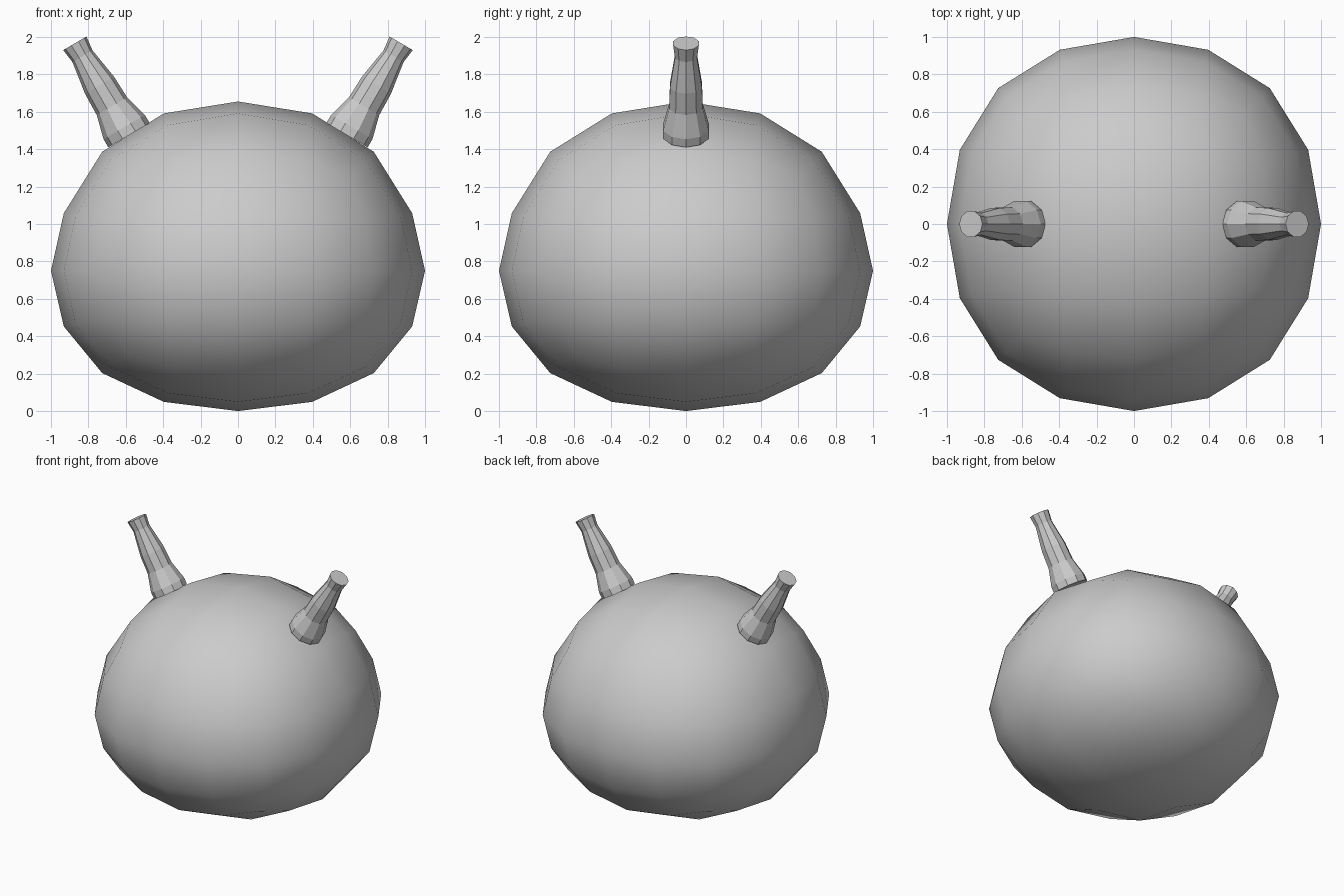
import bpy, bmesh, math
from mathutils import Matrix, Vector

if "Cube" in bpy.data.objects:
    bpy.data.objects.remove(bpy.data.objects["Cube"])

# body: rounded cube, 4 x 4 faces per side, top half stretched taller
bpy.ops.mesh.primitive_cube_add(size=2)
body = bpy.context.object
body.name = "round_body"
mod = body.modifiers.new("round", 'SUBSURF')
mod.levels = mod.render_levels = 2
bpy.ops.object.modifier_apply(modifier=mod.name)

HEIGHTS = [(-1, 0.0), (-0.93, 0.05), (-0.73, 0.2), (-0.4, 0.45),
           (0, 0.75), (0.4, 1.06), (0.73, 1.39), (0.93, 1.59), (1, 1.655)]


def height(n):
    for (a, za), (b, zb) in zip(HEIGHTS, HEIGHTS[1:]):
        if n <= b:
            return za + (zb - za) * (n - a) / (b - a)
    return HEIGHTS[-1][1]


reach = max(v.co.x for v in body.data.vertices)
for v in body.data.vertices:
    n = v.co / reach
    v.co = (n.x, n.y, height(n.z))
body.data.shade_smooth()

# stalks: flat-sided turned profile (distance along axis, radius)
PROFILE = [(0, 0.128), (0.05, 0.128), (0.18, 0.094), (0.31, 0.09),
           (0.49, 0.062), (0.57, 0.072)]
SIDES = 10


def stalk(name, side):
    bm = bmesh.new()
    rings = []
    for s, r in PROFILE:
        rings.append([bm.verts.new((r * math.cos(2 * math.pi * i / SIDES),
                                    r * math.sin(2 * math.pi * i / SIDES), s))
                      for i in range(SIDES)])
    for lo, hi in zip(rings, rings[1:]):
        for i in range(SIDES):
            j = (i + 1) % SIDES
            bm.faces.new((lo[i], lo[j], hi[j], hi[i]))
    bm.faces.new(rings[0][::-1])
    bm.faces.new(rings[-1])
    tilt = Matrix.Rotation(side * math.radians(30.5), 4, 'Y')
    spot = Matrix.Translation(Vector((side * 0.583, 0, 1.475)))
    bm.transform(spot @ tilt)
    mesh = bpy.data.meshes.new(name)
    bm.to_mesh(mesh)
    bm.free()
    bpy.context.collection.objects.link(bpy.data.objects.new(name, mesh))


stalk("right_stalk", 1)
stalk("left_stalk", -1)
